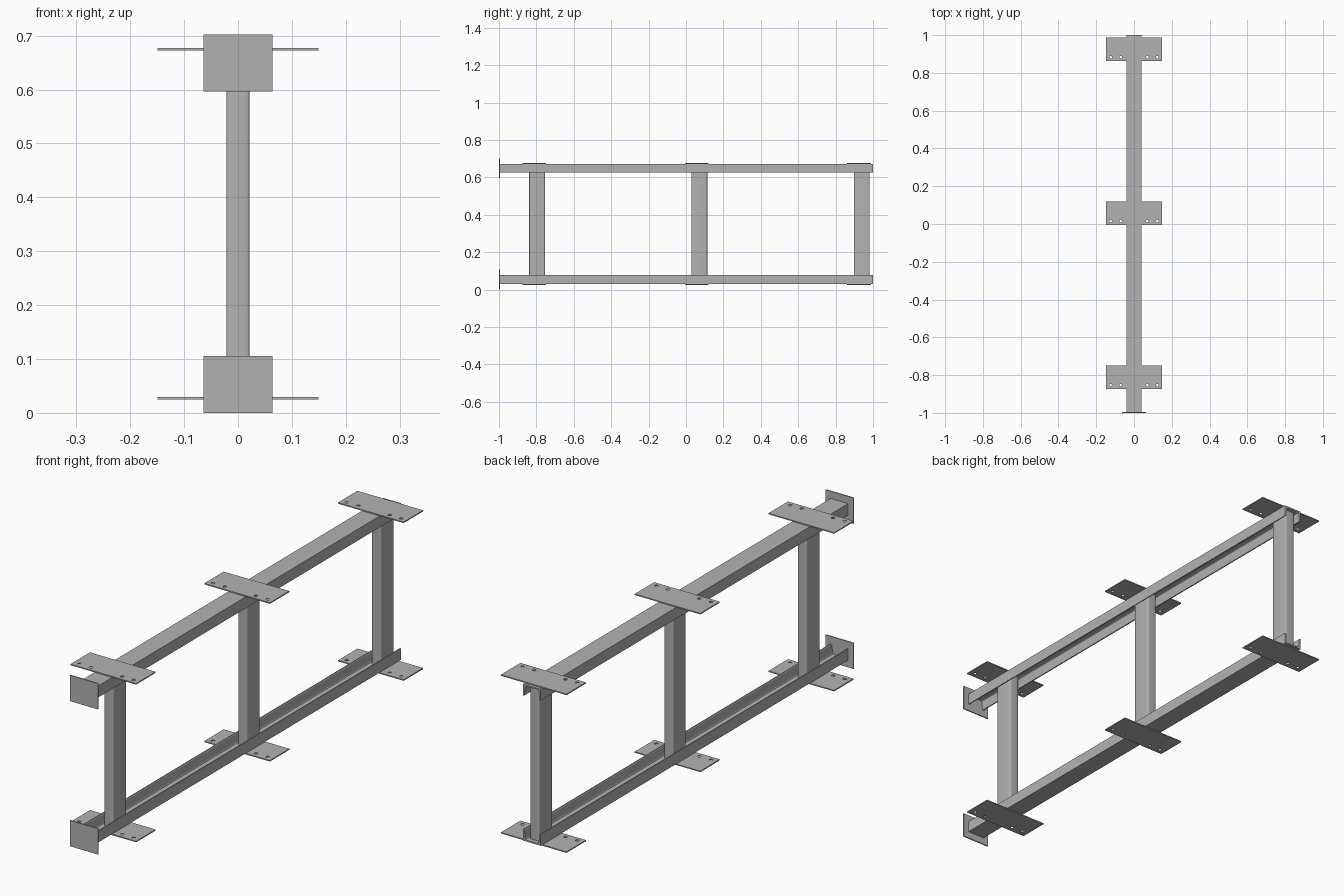
import bpy, math
from mathutils import Matrix

if "Cube" in bpy.data.objects:
    bpy.data.objects.remove(bpy.data.objects["Cube"])

steel = bpy.data.materials.new("steel grey")
steel.diffuse_color = (0.45, 0.45, 0.45, 1)
steel.use_nodes = True
steel.node_tree.nodes["Principled BSDF"].inputs["Base Color"].default_value = steel.diffuse_color

MID_Z = 0.351                      # the frame is symmetric about this height
FLAT = Matrix.Identity(4)
ALONG_Y = Matrix.Rotation(math.pi / 2, 4, 'X')


def arc(cx, cy, r, start, end, steps):
    return [(cx + r * math.cos(math.radians(start + (end - start) * i / steps)),
             cy + r * math.sin(math.radians(start + (end - start) * i / steps)))
            for i in range(steps + 1)]


def rect(w, h):
    return [(-w / 2, -h / 2), (w / 2, -h / 2), (w / 2, h / 2), (-w / 2, h / 2)]


def extrude(name, loops, depth, location, turn=FLAT, smooth=False):
    """Fill the outline (further loops are holes) and extrude it, centred."""
    curve = bpy.data.curves.new(name, 'CURVE')
    curve.dimensions = '2D'
    curve.fill_mode = 'BOTH'
    curve.extrude = depth / 2
    for loop in loops:
        spline = curve.splines.new('POLY')
        spline.points.add(len(loop) - 1)
        for p, (x, y) in zip(spline.points, loop):
            p.co = (x, y, 0, 1)
        spline.use_cyclic_u = True
    temp = bpy.data.objects.new(name + "_outline", curve)
    bpy.context.collection.objects.link(temp)
    bpy.context.view_layer.update()
    mesh = bpy.data.meshes.new_from_object(temp)
    bpy.data.objects.remove(temp)
    mesh.transform(Matrix.Translation(location) @ turn)
    mesh.materials.clear()
    mesh.materials.append(steel)
    obj = bpy.data.objects.new(name, mesh)
    bpy.context.collection.objects.link(obj)
    bpy.ops.object.select_all(action='DESELECT')
    obj.select_set(True)
    bpy.context.view_layer.objects.active = obj
    if smooth:
        bpy.ops.object.shade_smooth_by_angle(angle=math.radians(35))
    else:
        bpy.ops.object.shade_flat()
    return obj


# Channel section: web at the bottom, tapered flanges with eased corners
W, H = 0.04, 0.047
half = [(W, 0), (W, H), (W - 0.004, H), (W - 0.006, H - 0.003),
        (W - 0.009, 0.012), (W - 0.011, 0.008), (W - 0.015, 0.006)]
channel = half + [(-x, y) for x, y in reversed(half)]

# Rounded tube section for the posts
px, py, r = 0.0213, 0.0425, 0.005
tube = (arc(px - r, py - r, r, 0, 90, 4) + arc(r - px, py - r, r, 90, 180, 4)
        + arc(r - px, r - py, r, 180, 270, 4) + arc(px - r, r - py, r, 270, 360, 4))

# Rails and their square end plates, mirrored between bottom and top
for side, s in (("bottom", 1), ("top", -1)):
    base = MID_Z - s * (MID_Z - 0.0295)
    extrude(side + "_rail", [[(x, s * y) for x, y in channel]], 1.996,
            (0, 0.002, base), ALONG_Y)
    extrude(side + "_end_plate", [rect(0.128, 0.106)], 0.005,
            (0, -0.9975, MID_Z - s * (MID_Z - 0.053)), ALONG_Y)

# Mounting plates with four bolt holes, and the posts
holes = [arc(x, -0.042, 0.007, 0, 337.5, 15) for x in (-0.124, -0.071, 0.071, 0.124)]
for i, label in enumerate(("front", "middle", "back")):
    y = -0.811 + 0.868 * i
    for side, z in (("bottom", 0.0272), ("top", 2 * MID_Z - 0.0272)):
        extrude(f"{label}_{side}_mounting_plate", [rect(0.298, 0.126)] + holes,
                0.0046, (0, y, z))
    extrude(label + "_post", [tube], 2 * (MID_Z - 0.0355),
            (0, y + 0.0145, MID_Z), smooth=True)
